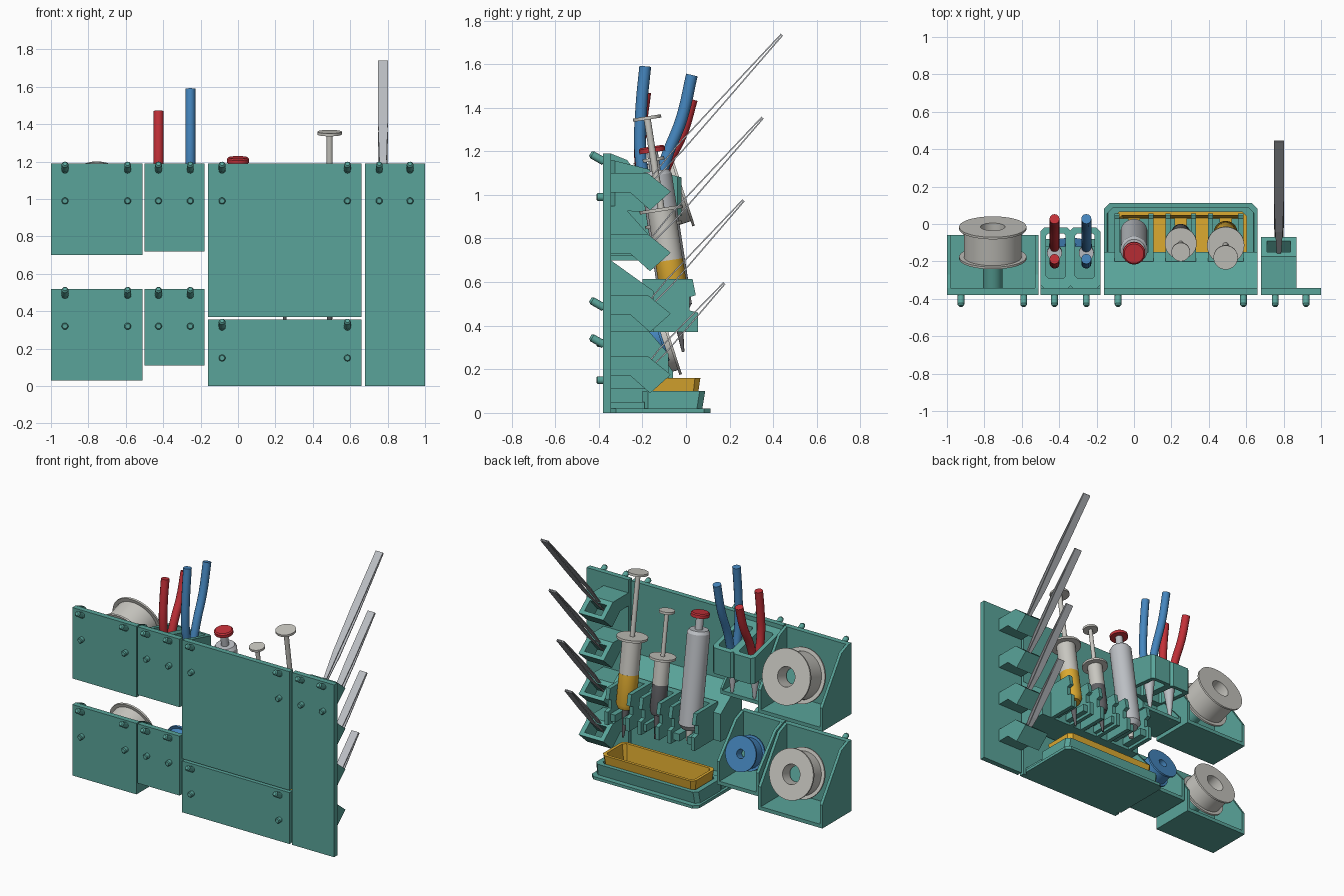
import bpy, bmesh, math
from mathutils import Vector, Matrix

if "Cube" in bpy.data.objects:
    bpy.data.objects.remove(bpy.data.objects["Cube"])


def material(name, rgb):
    m = bpy.data.materials.new(name)
    m.diffuse_color = (*rgb, 1)
    m.use_nodes = True
    m.node_tree.nodes["Principled BSDF"].inputs["Base Color"].default_value = m.diffuse_color
    return m


TEAL = material("teal", (0.10, 0.37, 0.32))
RED = material("red", (0.55, 0.03, 0.04))
BLUE = material("blue", (0.06, 0.24, 0.52))
YELLOW = material("yellow", (0.72, 0.40, 0.03))
STEEL = material("steel", (0.50, 0.52, 0.55))
IVORY = material("ivory", (0.58, 0.57, 0.53))
DARK = material("dark_grey", (0.12, 0.12, 0.13))


def make(name, bm, mat, smooth=False):
    bmesh.ops.recalc_face_normals(bm, faces=bm.faces)
    me = bpy.data.meshes.new(name)
    bm.to_mesh(me)
    bm.free()
    ob = bpy.data.objects.new(name, me)
    bpy.context.collection.objects.link(ob)
    me.materials.append(mat)
    if smooth:
        bpy.context.view_layer.objects.active = ob
        ob.select_set(True)
        bpy.ops.object.shade_smooth_by_angle()
        ob.select_set(False)
    return ob


def loft(name, loops, mat, cyclic=False):
    """Skin point loops; cap the ends unless cyclic."""
    bm = bmesh.new()
    rings = [[bm.verts.new(p) for p in lp] for lp in loops]
    n = len(rings[0])
    for i in range(len(rings) if cyclic else len(rings) - 1):
        a, b = rings[i], rings[(i + 1) % len(rings)]
        for j in range(n):
            k = (j + 1) % n
            bm.faces.new((a[j], a[k], b[k], b[j]))
    if not cyclic:
        bm.faces.new(rings[0])
        bm.faces.new(rings[-1])
    return make(name, bm, mat)


def prism(name, yz, x0, x1, mat=TEAL):
    return loft(name, [[(x, y, z) for y, z in yz] for x in (x0, x1)], mat)


def box(name, x0, x1, y0, y1, z0, z1, mat=TEAL):
    return prism(name, [(y0, z0), (y1, z0), (y1, z1), (y0, z1)], x0, x1, mat)


def chamfered(x0, x1, y0, y1, z, c, slope=0, yref=0):
    pts = [(x0, y0 + c), (x0 + c, y0), (x1 - c, y0), (x1, y0 + c),
           (x1, y1 - c), (x1 - c, y1), (x0 + c, y1), (x0, y1 - c)]
    return [(x, y, z + slope * (y - yref)) for x, y in pts]


def lathe(name, origin, axis, profile, mat, hollow=False, n=40):
    """Revolve (radius, distance) points about an axis."""
    axis = Vector(axis)
    u = Vector((1, 0, 0))
    v = axis.cross(u).normalized()
    loops = []
    for r, t in profile:
        c = Vector(origin) + axis * t
        loops.append([c + u * r * math.cos(i * 2 * math.pi / n) + v * r * math.sin(i * 2 * math.pi / n)
                      for i in range(n)])
    ob = loft(name, loops, mat, hollow)
    bpy.context.view_layer.objects.active = ob
    ob.select_set(True)
    bpy.ops.object.shade_smooth_by_angle()
    ob.select_set(False)
    return ob


def panel(name, x0, x1, z0, z1, pegs, ztop):
    box(name + "_panel", x0, x1, -0.38, -0.343, z0, z1)
    for x in pegs:
        # angled hook on top, straight peg below
        lathe(name + "_hook_root", (x, -0.37, ztop), (0, -1, 0), [(.018, 0), (.018, .025)], TEAL, n=16)
        lathe(name + "_hook", (x, -0.385, ztop - .002), (0, -.87, .5),
              [(.018, -.01), (.018, .052), (.011, .062)], TEAL, n=16)
        lathe(name + "_peg", (x, -0.37, ztop - .17), (0, -1, 0), [(.018, 0), (.018, .035), (.013, .04)], TEAL, n=16)


# back panels
panel("spool_upper", -1, -0.51, 0.70, 1.19, (-.925, -.59), 1.16)
panel("spool_lower", -1, -0.51, 0.03, 0.52, (-.925, -.59), .49)
panel("pliers", -0.5, -0.18, 0.72, 1.19, (-.425, -.255), 1.16)
panel("solder", -0.5, -0.18, 0.11, 0.52, (-.425, -.255), .49)
panel("syringe", -0.16, 0.66, 0.37, 1.19, (-.085, .585), 1.16)
panel("tray", -0.16, 0.66, 0, 0.355, (-.085, .585), .32)
panel("tweezer", 0.68, 1, 0, 1.19, (.755, .92), 1.16)


# spool shelves: floor, sloped cheeks, tilted axle, spool
def spool_holder(name, x0, x1, z0, z1, depth, centre, r, width, hole, mat):
    box(name + "_floor", x0, x1, -0.345, depth, z0, z0 + .025)
    cheek = [(-.345, z0), (depth, z0), (depth, z0 + .16), (-.27, z1 - .03), (-.345, z1)]
    for x in (x0, x1 - .02):
        prism(name + "_cheek", cheek, x, x + .02)
    d = (0, math.cos(math.radians(18)), math.sin(math.radians(18)))
    f, core = .012, r * .86
    lathe(name + "_spool", centre, d,
          [(hole, 0), (r, 0), (r, -f), (core, -f), (core, f - width), (r, f - width), (r, -width), (hole, -width)],
          mat, True, 48)
    back = (centre[1] + .343) / d[1]
    lathe(name + "_axle", centre, d, [(hole * .8, -back), (hole * .8, -width * .45)], TEAL, n=24)


spool_holder("upper_spool", -1, -.51, .70, 1.19, -.06, (-.755, -.015, 1.03), .18, .18, .065, IVORY)
spool_holder("lower_spool", -1, -.51, .03, .52, -.06, (-.755, -.07, .335), .165, .14, .065, IVORY)
spool_holder("blue_spool", -.5, -.18, .11, .52, -.08, (-.34, -.11, .35), .115, .11, .03, BLUE)

# pliers holder: sloped twin-slot box, lower shelf and gusset
for x0, x1 in ((-.50, -.335), (-.345, -.18)):
    o, i = (x0, x1, -.345, -.02), (x0 + .03, x1 - .03, -.29, -.05)
    loft("pliers_slot_box", [chamfered(*o, .93, .02, -.1, -.3), chamfered(*o, 1.15, .02, -.25, -.3),
                             chamfered(*i, 1.15, .012, -.25, -.3), chamfered(*i, .93, .012, -.1, -.3)],
         TEAL, True)
box("pliers_shelf", -.5, -.18, -.345, -.12, .72, .745)
for x in (-.5, -.195):
    prism("pliers_gusset", [(-.345, .72), (-.12, .72), (-.12, .76), (-.29, .95), (-.345, .95)], x, x + .015)


# pliers: two bowed grips and pointed jaws
def pliers(name, x, k, mat):
    z0 = 1.02
    for side, pts in (("rear", [(-.185, 0), (-.21, .18), (-.205, .38), (-.187, .57)]),
                      ("front", [(-.13, 0), (-.09, .15), (-.02, .33), (.027, .53)])):
        cu = bpy.data.curves.new(name + side, 'CURVE')
        cu.dimensions = '3D'
        cu.bevel_depth, cu.bevel_resolution, cu.use_fill_caps = .027, 4, True
        cu.resolution_u = 6
        sp = cu.splines.new('BEZIER')
        sp.bezier_points.add(3)
        for bp, (y, dz) in zip(sp.bezier_points, pts):
            bp.co = (x, y, z0 + dz * k)
            bp.handle_left_type = bp.handle_right_type = 'AUTO'
        cu.materials.append(mat)
        bpy.context.collection.objects.link(bpy.data.objects.new(name + "_grip_" + side, cu))
    lathe(name + "_jaws", (x, -.155, 1.05), (0, .05, -1), [(.04, 0), (.04, .08), (.006, .33)], STEEL, n=20)


pliers("red_pliers", -.425, .79, RED)
pliers("blue_pliers", -.255, 1, BLUE)

# syringe rack: backing block and clip prongs
prism("syringe_block", [(-.345, .37), (-.15, .37), (-.15, .56), (-.345, .70)], -.16, .66)
LEAN = (0, -.154, 1)


def syringe(name, x, r, parts):
    for part, profile, mat in parts:
        lathe(name + "_" + part, (x, .03, 0), LEAN, profile, mat)
    for s in (-1, 1):
        a, b = sorted((x + s * (r + .002), x + s * (r + .03)))
        prism("clip_prong", [(-.16, .37), (.055, .37), (.055, .46), (.015, .47), (.015, .53),
                             (.045, .54), (.03, .615), (-.16, .615)], a, b)
    box("clip_back", x - r - .03, x + r + .03, -.2, -.15, .37, .615)
    for s in (-1, 1):
        a, b = sorted((x + s * .03, x + s * (r + .01)))
        box("clip_stop", a, b, -.15, .03, .39, .44)


syringe("yellow_syringe", .49, .065, [
    ("plunger", [(.016, .93), (.016, 1.345), (.065, 1.345), (.065, 1.36)], IVORY),
    ("barrel", [(.063, .69), (.063, .925), (.10, .925), (.10, .94)], IVORY),
    ("filling", [(.05, .47), (.064, .50), (.064, .70)], YELLOW),
    ("nozzle", [(.006, .28), (.018, .40), (.025, .48)], DARK)])
syringe("grey_syringe", .25, .052, [
    ("plunger", [(.014, .86), (.014, 1.155), (.05, 1.155), (.05, 1.17)], IVORY),
    ("barrel", [(.05, .68), (.05, .855), (.085, .855), (.085, .87)], IVORY),
    ("filling", [(.04, .49), (.051, .52), (.051, .69)], DARK),
    ("nozzle", [(.006, .33), (.016, .42), (.022, .50)], DARK)])
syringe("metal_pump", 0, .075, [
    ("barrel", [(.05, .46), (.073, .49), (.073, 1.09), (.06, 1.11)], STEEL),
    ("rod", [(.025, 1.10), (.025, 1.20)], STEEL),
    ("button", [(.06, 1.195), (.06, 1.215), (.052, 1.222)], RED),
    ("nozzle", [(.015, .38), (.025, .47)], IVORY)])

# tray cradle with lip, and loose yellow tray
loft("tray_base", [chamfered(-.16, .66, -.35, .112, z, .03) for z in (0, .02)], TEAL)
loft("tray_rim", [chamfered(-.145, .645, -.2, .075, .02, .025), chamfered(-.14, .64, -.2, .088, .10, .025),
                  chamfered(-.105, .605, -.175, .06, .10, .02), chamfered(-.105, .605, -.175, .06, .02, .02)],
     TEAL, True)
box("tray_cradle_back", -.14, .64, -.345, -.19, .02, .05)
loft("yellow_tray", [chamfered(-.085, .585, -.165, .045, .022, .02), chamfered(-.105, .605, -.18, .066, .16, .025),
                     chamfered(-.085, .585, -.16, .046, .16, .02), chamfered(-.07, .57, -.15, .032, .04, .015)],
     YELLOW)

# four tilted pockets with a pair of tweezer arms in each
for i in range(4):
    dz = -.28 * i
    up = lambda pts: [(y, z + dz) for y, z in pts]
    outline = up([(-.345, 1.10), (-.175, 1.10), (-.07, 1.015), (-.165, .93), (-.255, 1.01), (-.345, 1.01)])
    prism("pocket_side", outline, .68, .712)
    prism("pocket_side", outline, .838, .87)
    prism("pocket_top", up([(-.345, 1.10), (-.175, 1.10), (-.15, 1.08), (-.23, .99), (-.255, 1.01), (-.345, 1.01)]),
          .712, .838)
    prism("pocket_bottom", up([(-.09, 1.031), (-.07, 1.015), (-.165, .93), (-.185, .947)]), .712, .838)
    base, tip = Vector((0, -.23, .99 + dz)), Vector((0, .44 - .088 * i, 1.735 - .38 * i))
    d = (tip - base).normalized()
    nrm = Vector((0, -d.z, d.y))
    for s in (-1, 1):
        loops = []
        for f, w, off in ((0, .006, .004), (.3, .02, .017), (.6, .027, .012), (1, .027, .004)):
            c = base.lerp(tip, f) + nrm * s * off + Vector((.775, 0, 0))
            e, t = Vector((w, 0, 0)), nrm * .003
            loops.append([c - e - t, c + e - t, c + e + t, c - e + t])
        loft("tweezer_arm", loops, STEEL)
